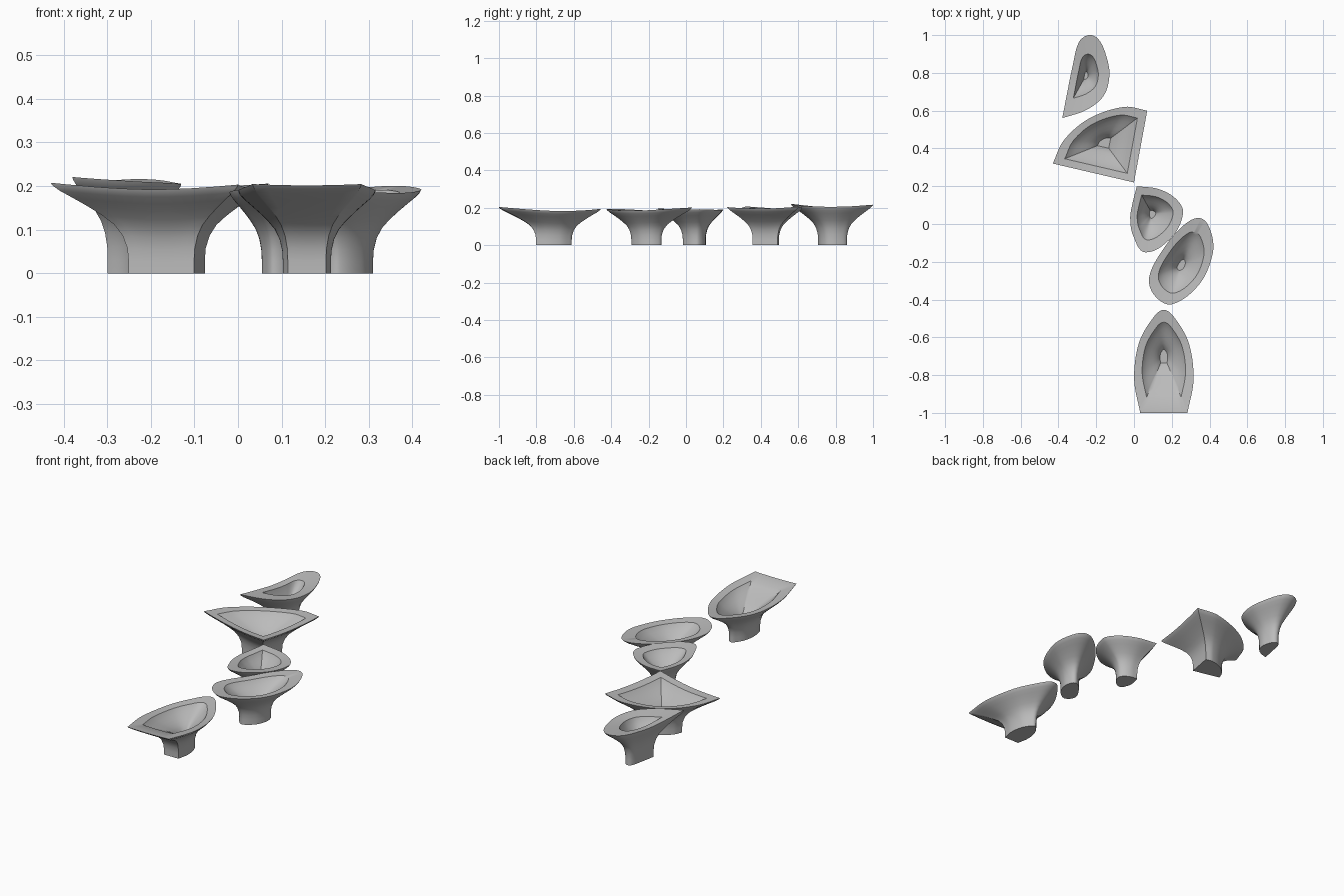
import bpy
from mathutils import Vector

cube = bpy.data.objects.get("Cube")
if cube:
    bpy.data.objects.remove(cube, do_unlink=True)

grey = bpy.data.materials.new("stone grey")
grey.use_nodes = True
grey.diffuse_color = (0.5, 0.5, 0.5, 1)
grey.node_tree.nodes["Principled BSDF"].inputs["Base Color"].default_value = grey.diffuse_color

STEPS = 8
# (spread, height fraction) from the foot of the stem up to the lip
STEM = [(.35, 0), (.35, .14), (.36, .28), (.4, .42), (.47, .54), (.57, .64),
        (.69, .74), (.81, .83), (.92, .91), (.98, .965), (1, 1)]
# (spread inside the rim, height fraction) from the rim down to the hollow's floor
HOLLOW = [(1, 1), (.93, .89), (.8, .74), (.65, .59), (.5, .45), (.36, .3), (.25, .15), (.18, 0)]
FLOOR = 0.085


def outline(points, corners):
    """Closed smooth curve through the points, broken at the corners."""
    pts = [Vector(p) for p in points]
    n = len(pts)
    loop = []
    for i in range(n):
        j = (i + 1) % n
        a, b = pts[i], pts[j]
        chord = b - a
        ta = chord if i in corners else (b - pts[i - 1]) / 2
        tb = chord if j in corners else (pts[(j + 1) % n] - a) / 2
        # keep the tangents in step with the length of this segment
        ta = ta.normalized() * chord.length
        tb = tb.normalized() * chord.length
        for s in range(STEPS):
            t = s / STEPS
            h = t * t * (3 - 2 * t)
            loop.append(a + chord * h + ta * t * (1 - t) ** 2 - tb * t * t * (1 - t))
    return loop


def pad(name, centre, level, inner, corners, points):
    """Flared stem with a flat rim and a hollow, lofted along one outline."""
    c = Vector(centre)
    arms = [p - c for p in outline(points, corners)]
    n = len(arms)

    def rim(arm, spread):
        return level + 0.12 * arm.length * spread

    verts = []
    for spread, f in STEM:
        verts += [(*(c + a * spread), rim(a, 1) * f) for a in arms]
    for spread, f in HOLLOW:
        verts += [(*(c + a * spread * inner), FLOOR + (rim(a, inner) - FLOOR) * f) for a in arms]

    rings = len(STEM) + len(HOLLOW)
    faces = [(r * n + i, r * n + (i + 1) % n, (r + 1) * n + (i + 1) % n, (r + 1) * n + i)
             for r in range(rings - 1) for i in range(n)]
    faces.append(tuple(reversed(range(n))))
    faces.append(tuple(range((rings - 1) * n, rings * n)))

    mesh = bpy.data.meshes.new(name)
    mesh.from_pydata(verts, [], faces)
    mesh.materials.append(grey)
    obj = bpy.data.objects.new(name, mesh)
    bpy.context.collection.objects.link(obj)
    bpy.ops.object.select_all(action='DESELECT')
    obj.select_set(True)
    bpy.context.view_layer.objects.active = obj
    bpy.ops.object.shade_smooth_by_angle(angle=0.6)


# Outlines run counter-clockwise
pad("rear_pad", (-.255, .785), .19, .53, {0},
    [(-.38, .56), (-.25, .605), (-.16, .68), (-.13, .79), (-.15, .9), (-.19, .98),
     (-.24, 1), (-.29, .965), (-.32, .86)])

pad("wide_pad", (-.155, .43), .172, .77, {0, 1, 2},
    [(-.43, .32), (0, .22), (.07, .6), (-.05, .62), (-.235, .56), (-.37, .445)])

pad("small_pad", (.095, .055), .172, .68, {0},
    [(.015, .2), (-.01, .1), (-.02, .03), (-.005, -.06), (.06, -.15), (.2, -.07),
     (.26, .06), (.22, .135), (.13, .185)])

pad("slanted_pad", (.25, -.22), .168, .71, set(),
    [(.355, .03), (.265, -.005), (.15, -.14), (.08, -.285), (.11, -.38), (.2, -.425),
     (.345, -.32), (.415, -.165), (.41, -.05)])

# The front pad is symmetric about its own long axis
half = [(.125, -1), (.157, -.825), (.135, -.64), (.07, -.515)]
axis = .158
pad("front_pad", (axis, -.695), .165, .73, {0, 8},
    [(axis + x, y) for x, y in half] + [(axis, -.455)]
    + [(axis - x, y) for x, y in reversed(half)])
